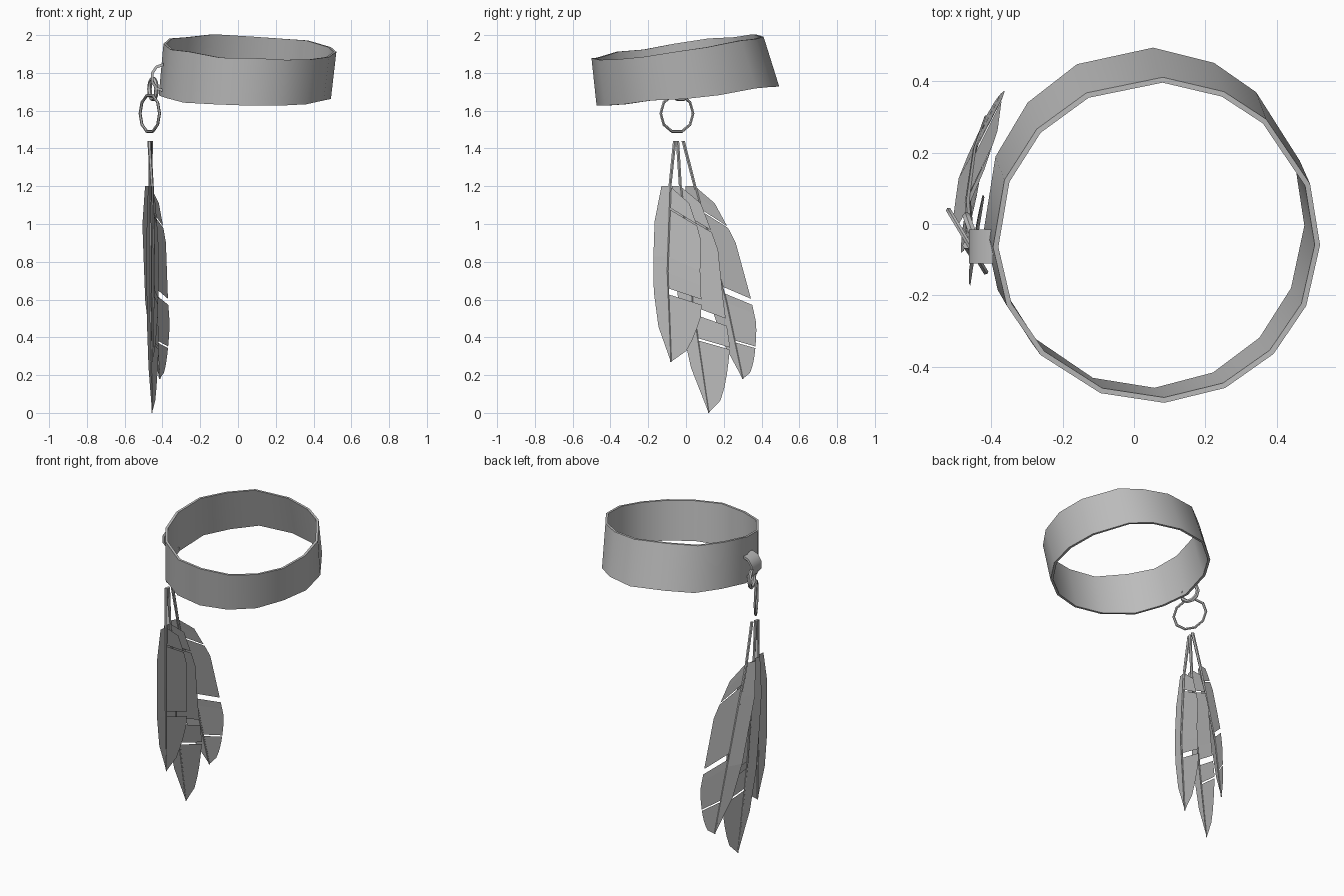
import bpy, bmesh, math, random
from mathutils import Vector

if "Cube" in bpy.data.objects:
    bpy.data.objects.remove(bpy.data.objects["Cube"])

random.seed(4)
grey = bpy.data.materials.new("warm_grey")
grey.diffuse_color = (0.5, 0.5, 0.5, 1)
grey.use_nodes = True
grey.node_tree.nodes["Principled BSDF"].inputs["Base Color"].default_value = grey.diffuse_color


def finish(obj, smooth=True):
    obj.data.materials.clear()
    obj.data.materials.append(grey)
    if smooth:
        bpy.ops.object.select_all(action='DESELECT')
        bpy.context.view_layer.objects.active = obj
        obj.select_set(True)
        bpy.ops.object.shade_smooth_by_angle(angle=math.radians(40))


def mesh_object(name, verts, faces, solid=True):
    mesh = bpy.data.meshes.new(name)
    mesh.from_pydata(verts, [], faces)
    bm = bmesh.new()
    bm.from_mesh(mesh)
    if solid:
        bmesh.ops.recalc_face_normals(bm, faces=bm.faces)
    bmesh.ops.triangulate(bm, faces=[f for f in bm.faces if len(f.verts) > 4])
    bm.to_mesh(mesh)
    bm.free()
    obj = bpy.data.objects.new(name, mesh)
    bpy.context.collection.objects.link(obj)
    finish(obj, solid)


# Tilted band: outer and inner loops, bottom and top, slightly uneven
def build_band(n=16):
    verts, faces = [], []
    for i in range(n):
        a = 2 * math.pi * (i + random.uniform(-0.15, 0.15)) / n
        c, s = math.cos(a), math.sin(a)
        low, high = random.uniform(-0.008, 0.008), random.uniform(-0.008, 0.008)
        for r, top in ((0, 0), (0, 1), (-0.015, 1), (-0.015, 0)):
            if top:
                verts.append((0.063 + (0.458 + r) * c, -0.045 + (0.456 + r) * s,
                              1.935 - 0.02 * c + 0.062 * s + high))
            else:
                verts.append((0.036 + (0.456 + r) * c, 0.01 + (0.484 + r) * s,
                              1.68 - 0.01 * c + 0.054 * s + low))
        j = (i + 1) % n
        for k in range(4):
            m = (k + 1) % 4
            faces.append((4 * i + k, 4 * j + k, 4 * j + m, 4 * i + m))
    mesh_object("band", verts, faces)


# Strap tab: a bent strip bulging from the outside of the band
def build_tab(n=6):
    profile = []
    for r in (0.07, 0.056):
        arc = [math.pi * (0.5 + i / (n - 1)) for i in range(n)]
        arc = arc if r == 0.07 else arc[::-1]
        profile += [(-0.395 + r * math.cos(a), 1.775 + 1.1 * r * math.sin(a)) for a in arc]
    m = len(profile)
    verts = []
    for y, pinch in ((-0.11, 0.02), (-0.015, -0.02)):
        verts += [(x, y + pinch * (z < 1.75), z) for x, z in profile]
    faces = [(i, (i + 1) % m, m + (i + 1) % m, m + i) for i in range(m)]
    for o in (0, m):
        faces += [(o + i, o + i + 1, o + m - 2 - i, o + m - 1 - i) for i in range(n - 1)]
    mesh_object("strap_tab", verts, faces)


# Linked metal rings
def build_ring(name, loc, radius, tube, angle):
    bpy.ops.mesh.primitive_torus_add(
        location=loc, rotation=(math.pi / 2, 0, math.radians(angle)),
        major_radius=radius, minor_radius=tube, major_segments=10, minor_segments=6)
    bpy.context.object.name = name
    finish(bpy.context.object)


def on_quill(quill, z):
    """Point of the quill at height z."""
    for a, b in zip(quill, quill[1:]):
        if a[2] >= z >= b[2]:
            return Vector(a).lerp(Vector(b), (a[2] - z) / (a[2] - b[2]))
    return Vector(quill[0] if z > quill[0][2] else quill[-1])


# Tapered shaft of a feather
def build_quill(name, quill, sides=6):
    verts, faces = [], []
    for p in quill:
        r = 0.003 + 0.005 * p[2]
        for k in range(sides):
            a = 2 * math.pi * k / sides
            verts.append((p[0] + r * math.cos(a), p[1] + r * math.sin(a), p[2]))
    for i in range(len(quill) - 1):
        for k in range(sides):
            m = (k + 1) % sides
            faces.append((i * sides + k, i * sides + m,
                          (i + 1) * sides + m, (i + 1) * sides + k))
    faces += [tuple(range(sides)), tuple(range(len(verts) - sides, len(verts)))]
    mesh_object(name, verts, faces)


# Flat vane piece between fractions t0 and t1 of the feather, with drooping barbs
def build_vane(name, quill, twist, width, droop, t0, t1, steps=5):
    tip = quill[-1][2]
    inner, outer = [], []
    for i in range(steps + 1):
        t = t0 + (t1 - t0) * i / steps
        z = 1.2 + (tip - 1.2) * t
        inner.append(tuple(on_quill(quill, z)))
        z = max(z - droop * (1 - t * t), tip)
        w = width * min(1, 0.6 + 2 * t, math.sqrt(3 * (1 - t)))
        q = on_quill(quill, z)
        outer.append((q.x + twist * w, q.y + w, z))
    faces = []
    for i in range(steps):
        faces.append((i, i + 1, steps + 2 + i, steps + 1 + i))
    if t1 == 1:  # the last strip ends in a point
        outer.pop()
        faces[-1] = (steps - 1, steps, 2 * steps)
    mesh_object(name, inner + outer, faces, solid=False)


build_band()
build_tab()
build_ring("small_ring", (-0.45, -0.03, 1.715), 0.055, 0.012, 110)
build_ring("large_ring", (-0.467, -0.048, 1.585), 0.1, 0.008, -59)

# Feathers: quill points, twist, left and right widths, splits in the right vane
feathers = {
    "front_feather": ([(-0.47, -0.06, 1.44), (-0.455, -0.085, 1.2),
                       (-0.445, -0.1, 0.75), (-0.455, -0.08, 0.27)],
                      0.15, -0.075, 0.175, (0.12, 0.58)),
    "middle_feather": ([(-0.465, -0.045, 1.44), (-0.465, -0.03, 1.2),
                        (-0.465, 0.035, 0.57), (-0.455, 0.12, 0)],
                       0.25, -0.075, 0.165, (0.12, 0.53, 0.67)),
    "back_feather": ([(-0.46, -0.015, 1.44), (-0.465, 0.06, 1.15),
                      (-0.445, 0.21, 0.6), (-0.415, 0.3, 0.18)],
                     0.55, -0.085, 0.135, (0.12, 0.52, 0.8)),
}
for name, (quill, twist, left, right, splits) in feathers.items():
    build_quill(name + "_quill", quill)
    build_vane(name + "_left_vane", quill, twist, left, 0, 0, 1)
    starts = [0] + [s + (0.035 if 0.5 < s < 0.6 else 0.01) for s in splits]
    for i, (a, b) in enumerate(zip(starts, list(splits) + [1])):
        build_vane(f"{name}_right_vane_{i + 1}", quill, twist, right, 0.09, a, b)
